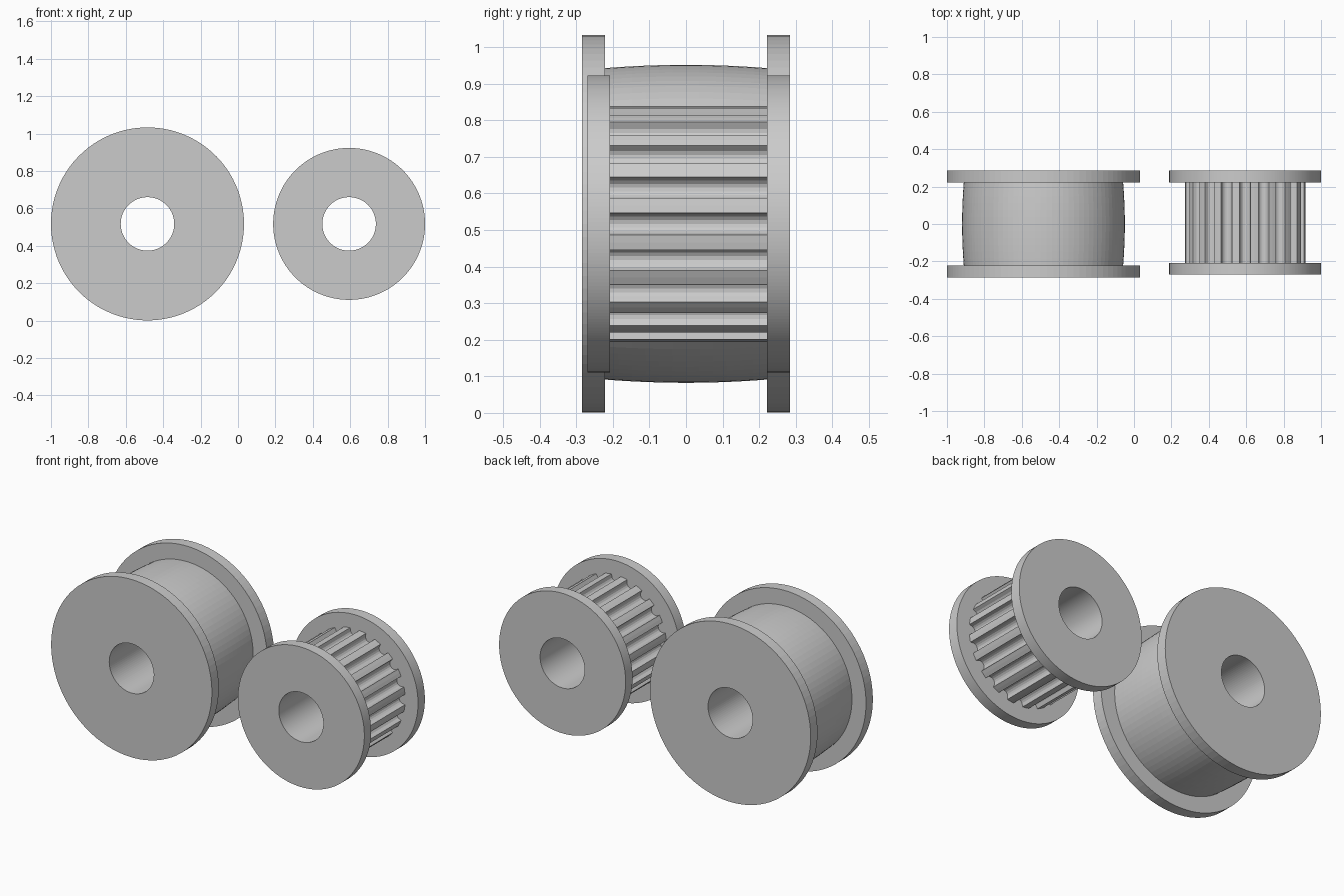
import bpy, bmesh
from math import sin, cos, pi, tau, hypot, atan2

if "Cube" in bpy.data.objects:
    bpy.data.objects.remove(bpy.data.objects["Cube"])

Z = 0.517  # shared axle height


def circle(r, n):
    return [(r * cos(tau * i / n), r * sin(tau * i / n)) for i in range(n)]


def toothed_outline(r, teeth, half, depth, arc_r, arc_steps):
    """Outline with round-bottomed belt grooves, first groove on +x."""
    a = half / r
    local = [(r * cos(a), -half)]
    for i in range(arc_steps + 1):
        t = pi + pi * i / arc_steps
        local.append((r - depth + arc_r + arc_r * sin(t), arc_r * cos(t)))
    local += [(r * cos(a), half), (r * cos(pi / teeth), r * sin(pi / teeth))]
    pts = []
    for k in range(teeth):
        c, s = cos(tau * k / teeth), sin(tau * k / teeth)
        pts += [(u * c - v * s, u * s + v * c) for u, v in local]
    # start angle of the outline, so plain rings can be lined up with it
    return pts


def spool(name, x, sections):
    """Skin a closed loop of (y, ring outline) sections around the axle."""
    bm = bmesh.new()
    rings = [[bm.verts.new((px, y, pz)) for px, pz in pts] for y, pts in sections]
    n = len(rings[0])
    for a, b in zip(rings, rings[1:] + rings[:1]):
        for i in range(n):
            j = (i + 1) % n
            bm.faces.new((a[i], a[j], b[j], b[i]))
    bmesh.ops.recalc_face_normals(bm, faces=bm.faces)
    mesh = bpy.data.meshes.new(name)
    bm.to_mesh(mesh)
    bm.free()
    obj = bpy.data.objects.new(name, mesh)
    obj.location = (x, 0, Z)
    bpy.context.collection.objects.link(obj)
    return obj


# Crowned idler pulley: flange, bulging drum, flange, bore
N = 90
bore, flange = circle(0.143, N), circle(0.516, N)
w = 0.222
sections = [(-0.285, bore), (-0.285, flange), (-w, flange)]
for i in range(13):
    t = -1 + 2 * i / 12
    sections.append((w * t, circle(0.435 - 0.009 * t * t, N)))
sections += [(w, flange), (0.285, flange), (0.285, bore)]
spool("crowned_pulley", -0.484, sections)

# Toothed drive pulley: flange, grooved core, flange, bore
teeth = toothed_outline(0.324, 20, 0.030, 0.039, 0.028, 8)
angles = [atan2(v, u) for u, v in teeth]


def aligned(r):
    n = len(teeth)
    start = angles[0]
    return [(r * cos(start + tau * i / n), r * sin(start + tau * i / n)) for i in range(n)]


bore, flange = aligned(0.143), aligned(0.406)
spool("toothed_pulley", 0.594, [
    (-0.270, bore), (-0.270, flange), (-0.208, flange), (-0.208, teeth),
    (0.222, teeth), (0.222, flange), (0.285, flange), (0.285, bore)])
